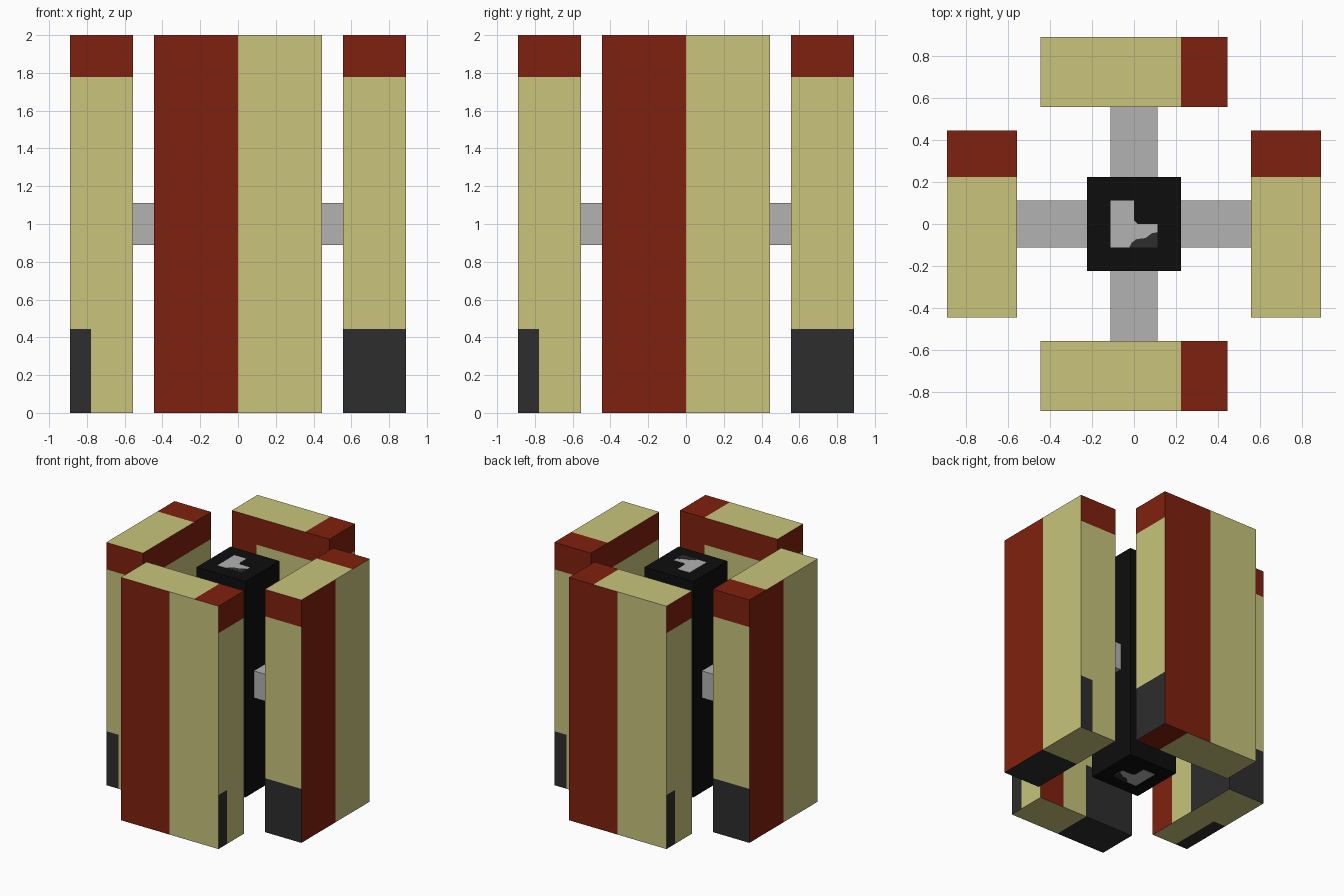
import bpy, bmesh, math
from mathutils import Matrix, Vector

if "Cube" in bpy.data.objects:
    bpy.data.objects.remove(bpy.data.objects["Cube"])

U = 1 / 9  # design unit: the model is 18 units tall


def material(name, rgb):
    """Flat colour from 0-255 display values."""
    lin = [((c / 255 + 0.055) / 1.055) ** 2.4 if c > 10 else c / 255 / 12.92 for c in rgb]
    m = bpy.data.materials.new(name)
    m.use_nodes = True
    m.diffuse_color = (*lin, 1)
    m.node_tree.nodes["Principled BSDF"].inputs["Base Color"].default_value = (*lin, 1)
    return m


TAN, RED, DARK, BLACK, GREY = range(5)
MATS = [material("tan", (200, 196, 124)), material("brick_red", (127, 33, 14)),
        material("charcoal", (45, 45, 45)), material("black", (13, 13, 13)),
        material("light_grey", (178, 178, 178))]


def finish(bm, name):
    mesh = bpy.data.meshes.new(name)
    bm.normal_update()
    bm.to_mesh(mesh)
    bm.free()
    for m in MATS:
        mesh.materials.append(m)
    ob = bpy.data.objects.new(name, mesh)
    bpy.context.collection.objects.link(ob)
    return ob


def box(lo, hi, mat=TAN):
    """Box between two corners given in design units."""
    lo, hi = Vector(lo) * U, Vector(hi) * U
    bm = bmesh.new()
    size = Matrix.Diagonal((*(hi - lo), 1))
    bmesh.ops.create_cube(bm, size=1, matrix=Matrix.Translation((lo + hi) / 2) @ size)
    for f in bm.faces:
        f.material_index = mat
    return bm


def cut(bm, axis, value):
    normal = Vector((0, 0, 0))
    normal[axis] = 1
    bmesh.ops.bisect_plane(bm, geom=bm.verts[:] + bm.edges[:] + bm.faces[:],
                           plane_co=normal * value * U, plane_no=normal)


def panel_colour(c, n, top_side, bottom_rule):
    """Colour of a face on the front-facing panel, centre c in units, normal n."""
    x, y, z = c
    if n.z > 0.5:
        return RED if x * top_side > 2 else TAN
    if n.z < -0.5:
        return bottom_rule(x, y)
    if n.y < -0.5:                                   # outer face: two halves
        return RED if x < 0 else TAN
    if z > 16:                                       # band round ends and inside
        return RED
    if n.y > 0.5:                                    # inner face
        if x > 2:
            return RED
        return DARK if x < 0 and z < 4 else TAN
    if z < 4 and (n.x < 0 or y < -7):                # feet of the two ends
        return DARK
    return TAN


def half_dark(x, y):
    return DARK if x < 0 else TAN


def red_end(x, y):
    return RED if x < -2 else TAN


def dark_strip(x, y):
    return DARK if x > 0 and y < -7 else TAN


# Four panels and their arms, turned round the core
sides = [("front", 0, 1, half_dark), ("left", 90, 1, half_dark),
         ("back", 180, -1, red_end), ("right", 270, -1, dark_strip)]
for side, angle, top_side, bottom_rule in sides:
    turn = Matrix.Rotation(math.radians(angle), 4, "Z")
    bm = box((-4, -8, 0), (4, -5, 18))
    for axis, value in ((0, -2), (0, 0), (0, 2), (1, -7), (2, 4), (2, 16)):
        cut(bm, axis, value)
    bm.normal_update()
    for f in bm.faces:
        f.material_index = panel_colour(f.calc_center_median() / U, f.normal,
                                        top_side, bottom_rule)
    bm.transform(turn)
    finish(bm, side + "_panel")

    arm = box((-1, -5, 8), (1, -2, 10), GREY)
    arm.transform(turn)
    finish(arm, side + "_arm")

# Central core
finish(box((-2, -2, 1), (2, 2, 17), BLACK), "core")


def plate(name, outline, z, height, mat):
    """Thin flat plate from an outline in design units."""
    bm = bmesh.new()
    face = bm.faces.new([bm.verts.new((x * U, y * U, z)) for x, y in outline])
    res = bmesh.ops.extrude_face_region(bm, geom=[face])
    verts = [v for v in res["geom"] if isinstance(v, bmesh.types.BMVert)]
    bmesh.ops.translate(bm, verts=verts, vec=(0, 0, height))
    bmesh.ops.recalc_face_normals(bm, faces=bm.faces[:])
    for f in bm.faces:
        f.material_index = mat
    finish(bm, name)


# Painted marks on both ends of the core
light = [(-1, -1), (1, -1), (1, 0), (0.15, 0), (0, 0.15), (0, 1), (-1, 1)]
shade = [(-0.2, -1), (1, -1), (1, -0.35), (0.75, -0.4), (0.5, -0.6), (0.1, -0.65), (-0.1, -0.8)]
for end, z, d in (("top", 17 * U, 1), ("bottom", U, -1)):
    plate(end + "_light_mark", light, z, 0.002 * d, GREY)
    plate(end + "_dark_mark", shade, z, 0.004 * d, DARK)
